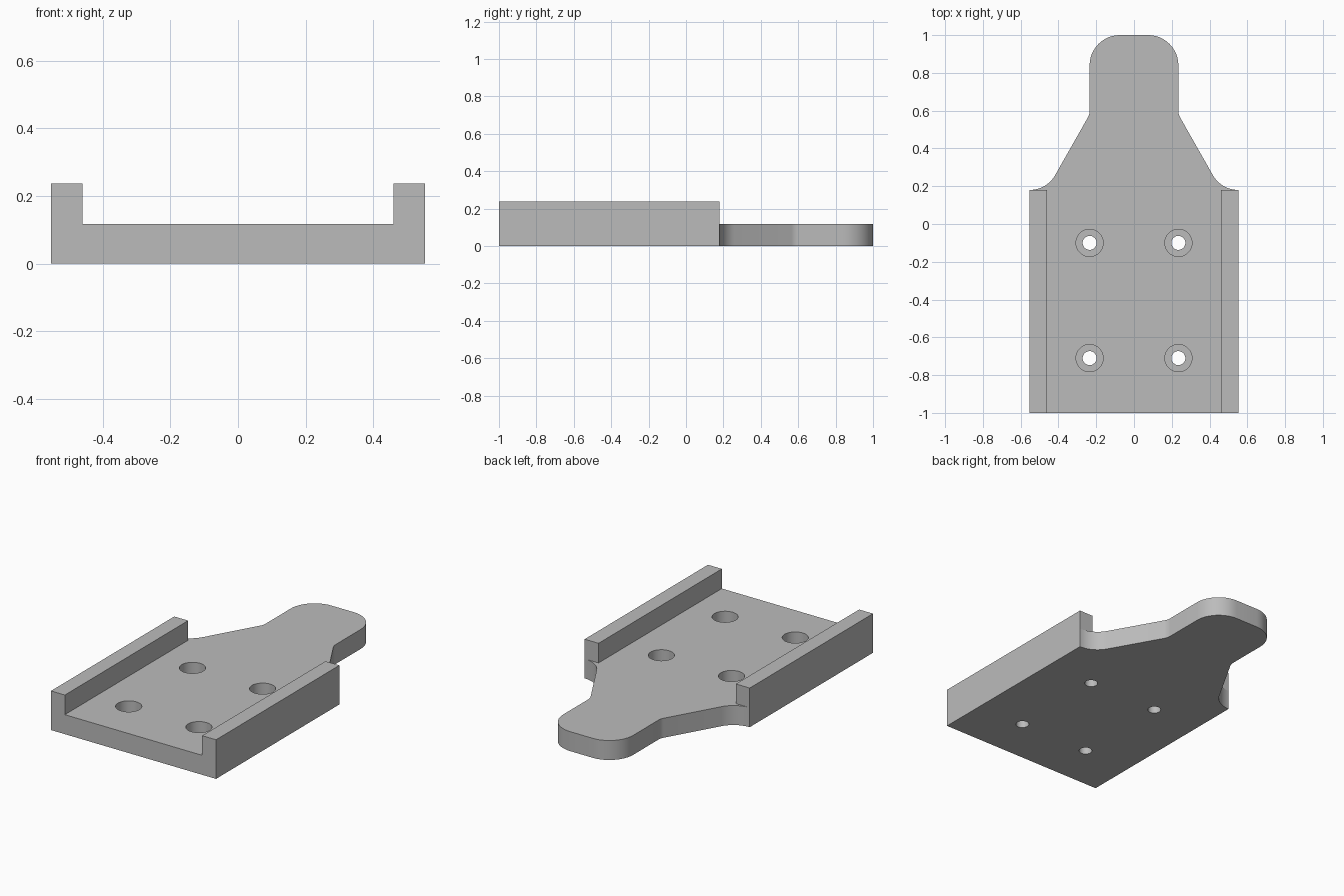
import bpy, bmesh
from math import sin, cos, radians

cube = bpy.data.objects.get("Cube")
if cube:
    bpy.data.objects.remove(cube, do_unlink=True)

HALF_W, INNER, SHOULDER_Y = 0.553, 0.46, 0.18
FLOOR_Z, RAIL_Z = 0.118, 0.237

grey = bpy.data.materials.new("plain grey")
grey.use_nodes = True
colour = (0.5, 0.5, 0.5, 1)
grey.diffuse_color = colour
grey.node_tree.nodes["Principled BSDF"].inputs["Base Color"].default_value = colour


def arc(cx, cy, r, start, end, steps=12):
    angles = [radians(start + (end - start) * i / steps) for i in range(steps + 1)]
    return [(cx + r * cos(a), cy + r * sin(a)) for a in angles]


def extrude(name, outline, z0, z1):
    """Solid prism from a flat outline."""
    bm = bmesh.new()
    face = bm.faces.new([bm.verts.new((x, y, z0)) for x, y in outline])
    top = bmesh.ops.extrude_face_region(bm, geom=[face])["geom"]
    verts = [g for g in top if isinstance(g, bmesh.types.BMVert)]
    bmesh.ops.translate(bm, verts=verts, vec=(0, 0, z1 - z0))
    bmesh.ops.recalc_face_normals(bm, faces=bm.faces)
    mesh = bpy.data.meshes.new(name)
    bm.to_mesh(mesh)
    bm.free()
    mesh.materials.append(grey)
    obj = bpy.data.objects.new(name, mesh)
    bpy.context.collection.objects.link(obj)
    return obj


def combine(target, other, operation):
    mod = target.modifiers.new(other.name, 'BOOLEAN')
    mod.operation, mod.solver, mod.object = operation, 'EXACT', other
    bpy.context.view_layer.objects.active = target
    bpy.ops.object.modifier_apply(modifier=mod.name)
    bpy.data.objects.remove(other, do_unlink=True)


# Base plate with filleted shoulders and a rounded tongue
half = [(HALF_W, -1)]
half += arc(HALF_W, SHOULDER_Y + 0.156, 0.156, 270, 210)
half += arc(0.31, 0.6, 0.075, 210, 180, 6)
half += arc(0.075, 0.84, 0.16, 0, 90)
plate = extrude("mounting_plate", half + [(-x, y) for x, y in reversed(half)], 0, FLOOR_Z)

# Raised side rails
for side, name in ((1, "left_rail"), (-1, "right_rail")):
    a, b = side * INNER, side * HALF_W
    rail = extrude(name, [(a, -1), (b, -1), (b, SHOULDER_Y), (a, SHOULDER_Y)], FLOOR_Z, RAIL_Z)
    combine(plate, rail, 'UNION')

# Counterbored screw holes
for x in (-0.235, 0.235):
    for y in (-0.71, -0.1):
        for r, z in ((0.037, -0.1), (0.072, 0.05)):
            cutter = extrude("hole_cutter", arc(x, y, r, 0, 360, 40)[:-1], z, 0.3)
            cutter.hide_render = True
            combine(plate, cutter, 'DIFFERENCE')

plate.select_set(True)
bpy.context.view_layer.objects.active = plate
bpy.ops.object.shade_smooth_by_angle(angle=radians(25))
